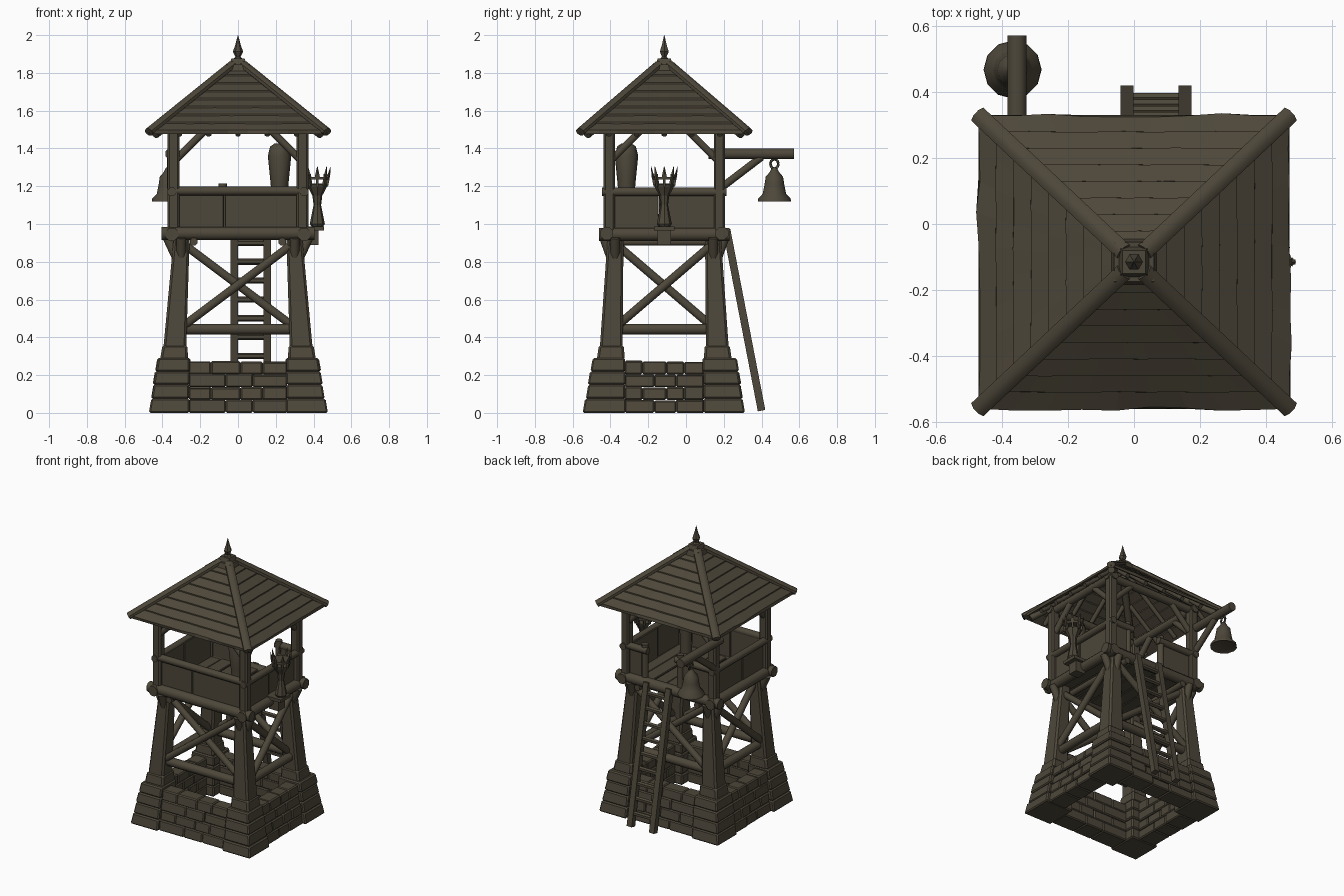
import bpy, bmesh, math, random
from mathutils import Vector, Matrix

random.seed(4)
if "Cube" in bpy.data.objects:
    bpy.data.objects.remove(bpy.data.objects["Cube"], do_unlink=True)

CY = -0.115            # tower axis in y
CORNERS = [(sx, sy) for sx in (-1, 1) for sy in (-1, 1)]

mat = bpy.data.materials.new("weathered_brown")
mat.use_nodes = True
brown = (0.075, 0.063, 0.042, 1)
mat.diffuse_color = brown
shader = mat.node_tree.nodes["Principled BSDF"]
shader.inputs["Base Color"].default_value = brown
shader.inputs["Roughness"].default_value = 0.9


def P(x, y, z):
    """Point measured from the tower axis."""
    return Vector((x, y + CY, z))


def finish(bm, name, bevel=0.0, smooth=False):
    bmesh.ops.recalc_face_normals(bm, faces=bm.faces)
    mesh = bpy.data.meshes.new(name)
    bm.to_mesh(mesh)
    bm.free()
    ob = bpy.data.objects.new(name, mesh)
    bpy.context.collection.objects.link(ob)
    mesh.materials.append(mat)
    if bevel:
        mod = ob.modifiers.new("bevel", "BEVEL")
        mod.width, mod.segments = bevel, 1
    if smooth:
        bpy.ops.object.select_all(action="DESELECT")
        ob.select_set(True)
        bpy.context.view_layer.objects.active = ob
        bpy.ops.object.shade_smooth_by_angle(angle=math.radians(50))
    return ob


def prism(bm, bottom, top):
    """Solid between two loops with equal point counts."""
    a = [bm.verts.new(p) for p in bottom]
    b = [bm.verts.new(p) for p in top]
    n = len(a)
    bm.faces.new(a[::-1])
    bm.faces.new(b)
    for i in range(n):
        bm.faces.new((a[i], a[(i + 1) % n], b[(i + 1) % n], b[i]))


def rect(x0, x1, y0, y1, z):
    return [P(x0, y0, z), P(x1, y0, z), P(x1, y1, z), P(x0, y1, z)]


def box(bm, x0, x1, y0, y1, z0, z1):
    prism(bm, rect(x0, x1, y0, y1, z0), rect(x0, x1, y0, y1, z1))


def bar(bm, a, b, r, sides=8, flat=1.0):
    """Round or square timber from a to b."""
    d = (b - a).normalized()
    u = d.cross(Vector((0, 0, 1)))
    u = u.normalized() if u.length > 0.01 else Vector((1, 0, 0))
    v = u.cross(d)
    angles = [math.tau * (i + 0.5) / sides for i in range(sides)]
    k = r / math.cos(math.pi / sides)
    ring = [u * k * math.cos(t) + v * k * flat * math.sin(t) for t in angles]
    prism(bm, [a + o for o in ring], [b + o for o in ring])


def lathe(bm, centre, profile, sides=10):
    rings = [[bm.verts.new(centre + Vector((r * math.cos(math.tau * i / sides),
                                            r * math.sin(math.tau * i / sides), z)))
              for i in range(sides)] for r, z in profile]
    for a, b in zip(rings, rings[1:]):
        for i in range(sides):
            j = (i + 1) % sides
            bm.faces.new((a[i], a[j], b[j], b[i]))
    bm.faces.new(rings[0][::-1])
    bm.faces.new(rings[-1])


# Stone corner piers, tapering in courses
bm = bmesh.new()
levels = [0, 0.075, 0.15, 0.22, 0.29]
for sx, sy in CORNERS:
    for k, (z0, z1) in enumerate(zip(levels, levels[1:])):
        j = random.uniform(-0.004, 0.004)
        loops = [rect(sx * (0.255 - j), sx * (0.474 - 0.17 * z + j),
                      sy * (0.205 - j), sy * (0.43 - 0.17 * z + j), z) for z in (z0, z1)]
        prism(bm, *loops)
finish(bm, "stone_piers", 0.008)

# Stone walls between the piers, staggered blocks
bm = bmesh.new()
for axis, half, outer, inner in (("x", 0.26, 0.405, 0.27), ("y", 0.21, 0.45, 0.31)):
    for s in (-1, 1):
        for k in range(4):
            z0, z1 = k * 0.068, (k + 1) * 0.068
            cuts = [-1, -0.55, 0.05, 0.5, 1] if k % 2 else [-1, -0.25, 0.3, 1]
            for a, b in zip(cuts, cuts[1:]):
                j = random.uniform(-0.005, 0.005)
                o0, o1 = outer - 0.15 * z0 + j, outer - 0.15 * z1 + j
                if axis == "x":
                    prism(bm, rect(a * half, b * half, s * inner, s * o0, z0),
                          rect(a * half, b * half, s * inner, s * o1, z1 + j))
                else:
                    prism(bm, rect(s * inner, s * o0, a * half, b * half, z0),
                          rect(s * inner, s * o1, a * half, b * half, z1 + j))
finish(bm, "stone_walls", 0.007)

# Leaning legs with footing collars
bm = bmesh.new()
for sx, sy in CORNERS:
    def leg_rect(z, w):
        t = (z - 0.29) / 0.64
        cx, cy, h = 0.338 - 0.04 * t, 0.283 - 0.025 * t, 0.062 - 0.02 * t + w
        return rect(sx * (cx - h), sx * (cx + h), sy * (cy - h), sy * (cy + h), z)
    prism(bm, leg_rect(0.28, 0), leg_rect(0.95, 0))
    prism(bm, leg_rect(0.28, 0.012), leg_rect(0.36, 0.006))
finish(bm, "legs", 0.012)

# Horizontal ties, crossed braces and corner brackets under the platform
bm = bmesh.new()
for s in (-1, 1):
    bar(bm, P(-0.3, s * 0.28, 0.443), P(0.3, s * 0.28, 0.443), 0.028)
    bar(bm, P(s * 0.33, -0.25, 0.443), P(s * 0.33, 0.25, 0.443), 0.028)
    for d in (-1, 1):
        off = 0.016 * d
        bar(bm, P(-0.29 * d, s * (0.28 + off), 0.46), P(0.27 * d, s * (0.265 + off), 0.88), 0.022)
        bar(bm, P(s * (0.33 + off), -0.25 * d, 0.46), P(s * (0.31 + off), 0.24 * d, 0.88), 0.022)
for sx, sy in CORNERS:
    bar(bm, P(sx * 0.31, sy * 0.26, 0.79), P(sx * 0.375, sy * 0.26, 0.93), 0.025)
    bar(bm, P(sx * 0.3, sy * 0.27, 0.79), P(sx * 0.3, sy * 0.32, 0.93), 0.025)
finish(bm, "leg_braces", smooth=True)

# Platform: perimeter logs, joists and floor planks
bm = bmesh.new()
for s in (-1, 1):
    bar(bm, P(-0.405, s * 0.305, 0.95), P(0.405, s * 0.305, 0.95), 0.034)
    bar(bm, P(s * 0.35, -0.345, 0.945), P(s * 0.35, 0.345, 0.945), 0.034)
    bar(bm, P(s * 0.235, -0.33, 0.905), P(s * 0.235, 0.33, 0.905), 0.02)
finish(bm, "platform_beams", smooth=True)
bm = bmesh.new()
for i in range(7):
    x = -0.34 + i * 0.097
    box(bm, x + 0.002, x + 0.095, -0.3, 0.3, 0.93, 0.965 + 0.004 * (i % 2))
finish(bm, "floor_planks", 0.004)

# Upper posts and their diagonal braces
bm = bmesh.new()
for sx, sy in CORNERS:
    box(bm, sx * 0.31, sx * 0.373, sy * 0.262, sy * 0.322, 0.93, 1.53)
finish(bm, "upper_posts", 0.01)
bm = bmesh.new()
for sx, sy in CORNERS:
    bar(bm, P(sx * 0.33, sy * 0.29, 1.34), P(sx * 0.17, sy * 0.29, 1.5), 0.019)
    bar(bm, P(sx * 0.34, sy * 0.28, 1.34), P(sx * 0.34, sy * 0.12, 1.5), 0.019)
for s in (-1, 1):
    bar(bm, P(-0.38, s * 0.29, 1.51), P(0.38, s * 0.29, 1.51), 0.026)
    bar(bm, P(s * 0.34, -0.33, 1.51), P(s * 0.34, 0.33, 1.51), 0.026)
finish(bm, "roof_braces", smooth=True)

# Parapet boards and rails, with a gap at the back for the ladder
boards, rails = bmesh.new(), bmesh.new()
for s, spans in ((-1, [(-0.32, -0.075), (-0.07, 0.32)]), (1, [(-0.32, -0.07), (0.2, 0.32)])):
    for a, b in spans:
        j = random.uniform(-0.004, 0.004)
        box(boards, a, b, s * (0.28 + j), s * (0.3 + j), 0.96, 1.18)
        bar(rails, P(a - 0.03, s * 0.3, 1.175), P(b + 0.02, s * 0.3, 1.175), 0.023)
for s in (-1, 1):
    box(boards, s * 0.325, s * 0.345, -0.28, -0.03, 0.96, 1.18)
    box(boards, s * 0.32, s * 0.34, -0.027, 0.28, 0.96, 1.18)
    bar(rails, P(s * 0.35, -0.33, 1.17), P(s * 0.35, 0.33, 1.17), 0.023)
for x in (-0.08, 0.2):
    bar(rails, P(x, 0.29, 0.93), P(x, 0.29, 1.215), 0.022)
finish(boards, "parapet_boards", 0.004)
finish(rails, "parapet_rails", smooth=True)


# Roof: overlapping ragged courses
def roof_z(s):
    return 1.485 + (1 - s) * 0.375


def roof_loop(s, lift, ragged=0.0, n=9):
    c = [(-1, -1), (1, -1), (1, 1), (-1, 1)]
    pts = []
    for (ax, ay), (bx, by) in zip(c, c[1:] + c[:1]):
        for i in range(n):
            t = i / n
            k = s * (1 + (random.uniform(-ragged, ragged) if i else 0))
            pts.append(P((ax + (bx - ax) * t) * 0.472 * k, (ay + (by - ay) * t) * 0.445 * k,
                         roof_z(s) + lift))
    return pts


bm = bmesh.new()
steps = 8
for k in range(steps):
    s0, s1 = 1 - 0.9 * k / steps, 1 - 0.9 * (k + 1) / steps - 0.02
    rag = 0.014 if k == 0 else 0.005
    loops = [roof_loop(s0, 0.012, rag), roof_loop(s1, 0.002), roof_loop(s1, -0.018),
             roof_loop(s0, -0.008)]
    rings = [[bm.verts.new(p) for p in loop] for loop in loops]
    for a, b in zip(rings, rings[1:] + rings[:1]):
        for i in range(len(a)):
            j = (i + 1) % len(a)
            bm.faces.new((a[i], a[j], b[j], b[i]))
finish(bm, "roof_courses")

# Hip caps, hip rafters and common rafters
bm = bmesh.new()
for sx, sy in CORNERS:
    bar(bm, P(sx * 0.472, sy * 0.445, 1.487), P(sx * 0.03, sy * 0.03, 1.843), 0.027, flat=0.75)
    bar(bm, P(sx * 0.44, sy * 0.41, 1.475), P(sx * 0.03, sy * 0.03, 1.79), 0.022)
for s in (-1, 1):
    for f in (-0.66, -0.33, 0, 0.33, 0.66):
        e = abs(f) + 0.06
        bar(bm, P(f * 0.47, s * 0.42, roof_z(0.95) - 0.03), P(f * 0.47, s * 0.445 * e, roof_z(e) - 0.03), 0.014)
        bar(bm, P(s * 0.445, f * 0.445, roof_z(0.95) - 0.03), P(s * 0.47 * e, f * 0.445, roof_z(e) - 0.03), 0.014)
finish(bm, "roof_hips_and_rafters", smooth=True)

# Stepped cap and finial
bm = bmesh.new()
for h0, h1, z0, z1 in ((0.07, 0.06, 1.805, 1.845), (0.045, 0.035, 1.845, 1.875)):
    prism(bm, rect(-h0, h0, -h0, h0, z0), rect(-h1, h1, -h1, h1, z1))
lathe(bm, P(0, 0, 0), [(0.03, 1.87), (0.014, 1.885), (0.027, 1.912), (0.014, 1.95), (0.001, 2.0)], 6)
finish(bm, "roof_finial")

# Ladder
bm = bmesh.new()
foot, head = Vector((0, 0.40, 0.012)), Vector((0, 0.215, 0.97))
for x in (-0.021, 0.155):
    bar(bm, foot + Vector((x, 0, 0)), head + Vector((x, 0, 0)), 0.02, 4)
for i in range(9):
    p = foot.lerp(head, (0.09 + 0.1 * i) / 0.96)
    bar(bm, p + Vector((-0.03, 0, 0)), p + Vector((0.165, 0, 0)), 0.014, 6)
finish(bm, "ladder")

# Bell arm, brace and ring
bm = bmesh.new()
bar(bm, Vector((-0.355, 0.12, 1.372)), Vector((-0.355, 0.572, 1.372)), 0.029)
bar(bm, Vector((-0.355, 0.19, 1.195)), Vector((-0.355, 0.4, 1.355)), 0.02)
pts = [Vector((-0.365, 0.468 + 0.022 * math.cos(t), 1.318 + 0.026 * math.sin(t)))
       for t in [math.tau * i / 8 for i in range(8)]]
for a, b in zip(pts, pts[1:] + pts[:1]):
    bar(bm, a, b, 0.006, 5)
finish(bm, "bell_arm", smooth=True)
bm = bmesh.new()
lathe(bm, Vector((-0.368, 0.468, 0)),
      [(0.07, 1.125), (0.088, 1.118), (0.086, 1.135), (0.062, 1.16), (0.052, 1.21),
       (0.046, 1.25), (0.025, 1.275), (0.012, 1.3)], 12)
finish(bm, "bell", smooth=True)

# Brazier on the side, with a crown of spikes
bm = bmesh.new()
c = Vector((0.42, CY, 0))
lathe(bm, c, [(0.03, 0.985), (0.04, 1.0), (0.032, 1.04), (0.02, 1.1), (0.026, 1.15),
              (0.05, 1.195), (0.054, 1.21), (0.04, 1.215)], 8)
lathe(bm, c, [(0.05, 1.235), (0.062, 1.235), (0.062, 1.25), (0.05, 1.25)], 8)
for i in range(8):
    d = Vector((math.cos(math.tau * i / 8), math.sin(math.tau * i / 8), 0))
    base, tip = c + d * 0.05 + Vector((0, 0, 1.2)), c + d * 0.07 + Vector((0, 0, 1.305))
    bar(bm, base, base.lerp(tip, 0.6), 0.007, 4)
    side = Vector((-d.y, d.x, 0)) * 0.014
    q = base.lerp(tip, 0.45)
    prism(bm, [q - side, q + d * 0.008, q + side, q - d * 0.008], [tip + o * 0.1 for o in (-side, d * 0.008, side, -d * 0.008)])
box(bm, 0.33, 0.455, -0.055, 0.055, 0.965, 0.987)
box(bm, 0.35, 0.425, -0.035, 0.035, 0.89, 0.967)
finish(bm, "brazier")

# Tall sack standing in the front corner
bm = bmesh.new()
lathe(bm, Vector((0.22, -0.315, 0)), [(0.04, 0.965), (0.042, 1.15), (0.048, 1.22), (0.062, 1.36),
                                     (0.05, 1.41), (0.028, 1.425)], 8)
finish(bm, "tall_sack", smooth=True)
